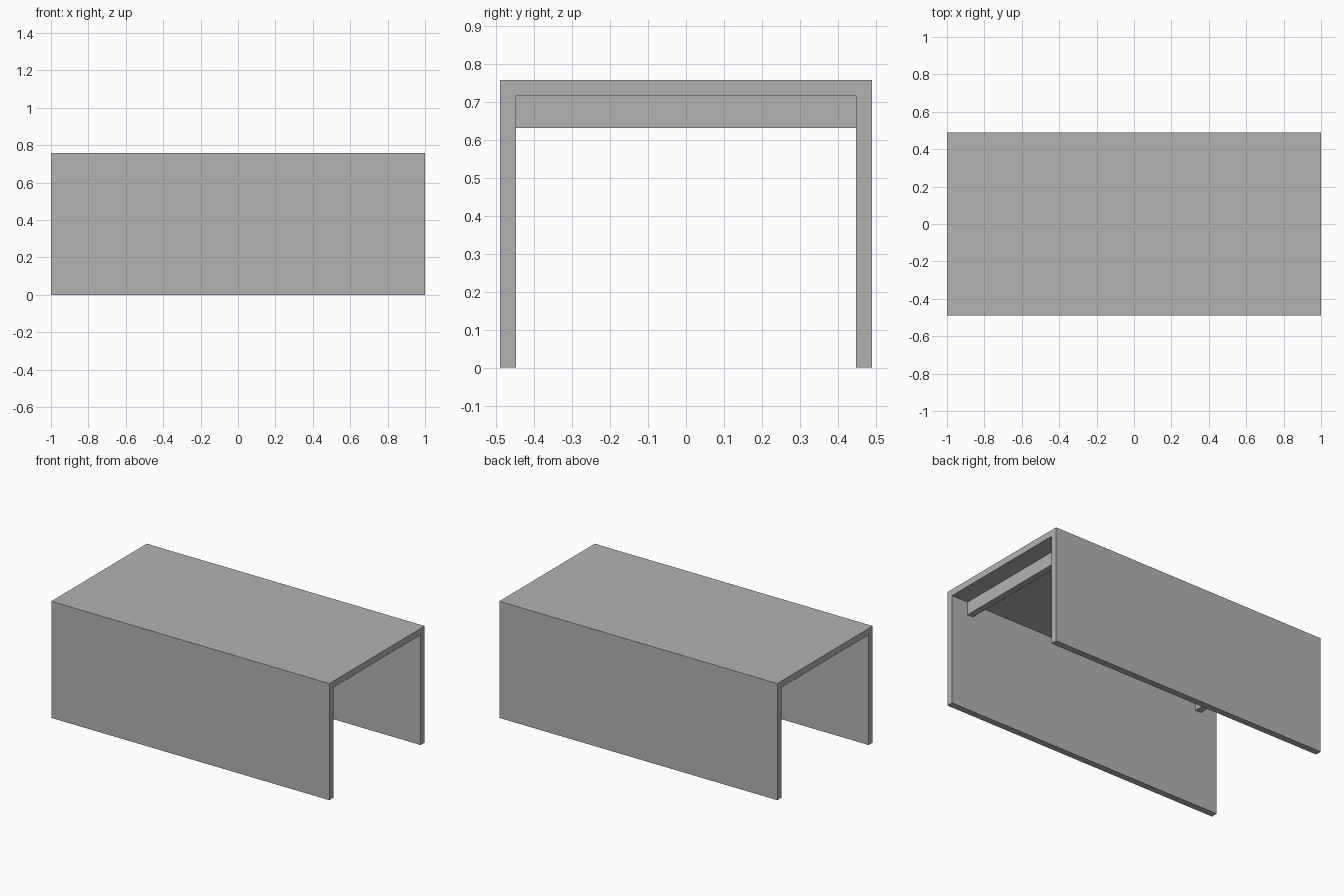
import bpy

# Remove the default cube
default = bpy.data.objects.get("Cube")
if default:
    bpy.data.objects.remove(default, do_unlink=True)

LENGTH, DEPTH, HEIGHT = 2.0, 0.98, 0.758
BOARD = 0.042
RAIL_HEIGHT = 0.084
RAIL_INSET = 0.118

# Single grey finish
grey = bpy.data.materials.new("plain grey")
grey.use_nodes = True
colour = (0.45, 0.45, 0.45, 1)
grey.diffuse_color = colour
grey.node_tree.nodes["Principled BSDF"].inputs["Base Color"].default_value = colour


def finish(obj, name):
    obj.name = obj.data.name = name
    obj.data.materials.append(grey)


def board(name, size, centre):
    bpy.ops.mesh.primitive_cube_add(size=1, location=centre)
    obj = bpy.context.object
    obj.scale = size
    bpy.ops.object.transform_apply(location=False, rotation=False, scale=True)
    finish(obj, name)


# Bench shell: an upside-down U profile extruded along its length
outer, inner = DEPTH / 2, DEPTH / 2 - BOARD
under = HEIGHT - BOARD
profile = [(-outer, 0), (-inner, 0), (-inner, under), (inner, under),
           (inner, 0), (outer, 0), (outer, HEIGHT), (-outer, HEIGHT)]
n = len(profile)
verts = [(x, y, z) for x in (-LENGTH / 2, LENGTH / 2) for y, z in profile]
faces = [tuple(reversed(range(n))), tuple(range(n, 2 * n))]
faces += [(i, (i + 1) % n, (i + 1) % n + n, i + n) for i in range(n)]
mesh = bpy.data.meshes.new("bench_shell")
mesh.from_pydata(verts, [], faces)
shell = bpy.data.objects.new("bench_shell", mesh)
bpy.context.collection.objects.link(shell)
finish(shell, "bench_shell")

# Cross rails under the top, one near each open end
rail_x = LENGTH / 2 - RAIL_INSET - BOARD / 2
for side, sign in (("left", 1), ("right", -1)):
    board(side + "_cross_rail", (BOARD, 2 * inner, RAIL_HEIGHT),
          (sign * rail_x, 0, under - RAIL_HEIGHT / 2))
